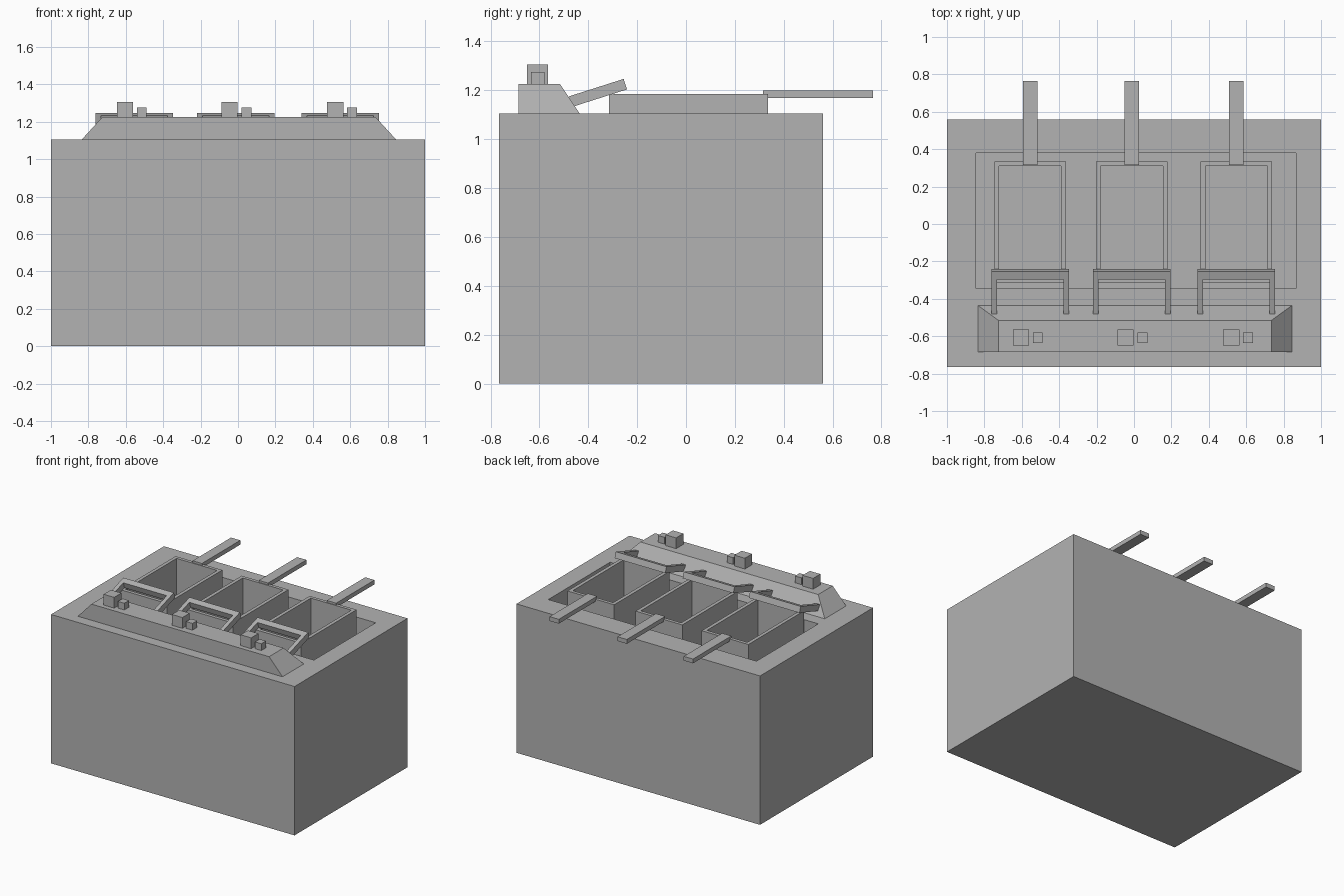
import bpy, bmesh, math
from mathutils import Matrix, Vector

if "Cube" in bpy.data.objects:
    bpy.data.objects.remove(bpy.data.objects["Cube"], do_unlink=True)

grey = bpy.data.materials.new("plain grey")
grey.use_nodes = True
grey.diffuse_color = (0.45, 0.45, 0.45, 1)
grey.node_tree.nodes["Principled BSDF"].inputs["Base Color"].default_value = (0.45, 0.45, 0.45, 1)


def add_box(bm, x, y, z):
    """Add a box spanning the given (low, high) ranges; return its vertices."""
    size = [b - a for a, b in (x, y, z)]
    centre = Vector([(a + b) / 2 for a, b in (x, y, z)])
    matrix = Matrix.Translation(centre) @ Matrix.Diagonal((*size, 1))
    return bmesh.ops.create_cube(bm, size=1, matrix=matrix)["verts"]


def finish(bm, name):
    bmesh.ops.recalc_face_normals(bm, faces=bm.faces)
    mesh = bpy.data.meshes.new(name)
    bm.to_mesh(mesh)
    bm.free()
    mesh.materials.append(grey)
    obj = bpy.data.objects.new(name, mesh)
    bpy.context.collection.objects.link(obj)
    return obj


def box(name, x, y, z):
    bm = bmesh.new()
    add_box(bm, x, y, z)
    return finish(bm, name)


def open_box(name, x, y, z, inner_x, inner_y, floor):
    """Box with a well sunk into its top face."""
    bm = bmesh.new()
    add_box(bm, x, y, z)
    top = max(bm.faces, key=lambda f: f.calc_center_median().z)
    rim = bmesh.ops.inset_individual(bm, faces=[top], thickness=0.01)
    for v in top.verts:
        v.co.x = inner_x[v.co.x > sum(x) / 2]
        v.co.y = inner_y[v.co.y > sum(y) / 2]
    well = bmesh.ops.extrude_discrete_faces(bm, faces=[top])["faces"][0]
    for v in well.verts:
        v.co.z = floor
    return finish(bm, name)


# Cabinet with the oil well
DECK = 1.105
open_box("cabinet", (-1, 1), (-0.765, 0.56), (0, DECK), (-0.845, 0.865), (-0.345, 0.38), 0.7)

# Control panel with sloped ends and a sloped back
bm = bmesh.new()
for v in add_box(bm, (-0.835, 0.845), (-0.685, -0.435), (DECK, 1.225)):
    if v.co.z > DECK + 0.01:
        v.co.x += 0.11 if v.co.x < 0 else -0.11
        if v.co.y > -0.5:
            v.co.y = -0.515
finish(bm, "control_panel")

# Three stations: basket, rear handle, front hanger and switches
THICK, LENGTH = 0.045, 0.236
stations = {"right": (-0.555, -0.605), "middle": (-0.012, -0.045), "left": (0.547, 0.52)}
for side, (cx, sx) in stations.items():
    def span(half, mid=cx):
        return (mid - half, mid + half)

    open_box(side + "_basket", span(0.192), (-0.315, 0.335), (0.78, 1.185),
             span(0.166), (-0.289, 0.31), 0.8)
    box(side + "_rear_handle", span(0.038), (0.315, 0.765), (1.168, 1.2))

    # U-shaped hanger, tilted up towards the basket
    bm = bmesh.new()
    add_box(bm, span(0.208), (LENGTH - THICK, LENGTH), (-THICK, 0))
    for edge in (-1, 1):
        add_box(bm, span(0.015, cx + edge * 0.193), (0, LENGTH - THICK), (-THICK, 0))
    hanger = Matrix.Translation((0, -0.48, 1.175)) @ Matrix.Rotation(math.radians(17.7), 4, "X")
    bm.transform(hanger)
    finish(bm, side + "_hanger")

    box(side + "_switch", span(0.043, sx), (-0.65, -0.565), (1.225, 1.305))
    box(side + "_indicator", span(0.026, sx + 0.09), (-0.635, -0.58), (1.225, 1.275))
